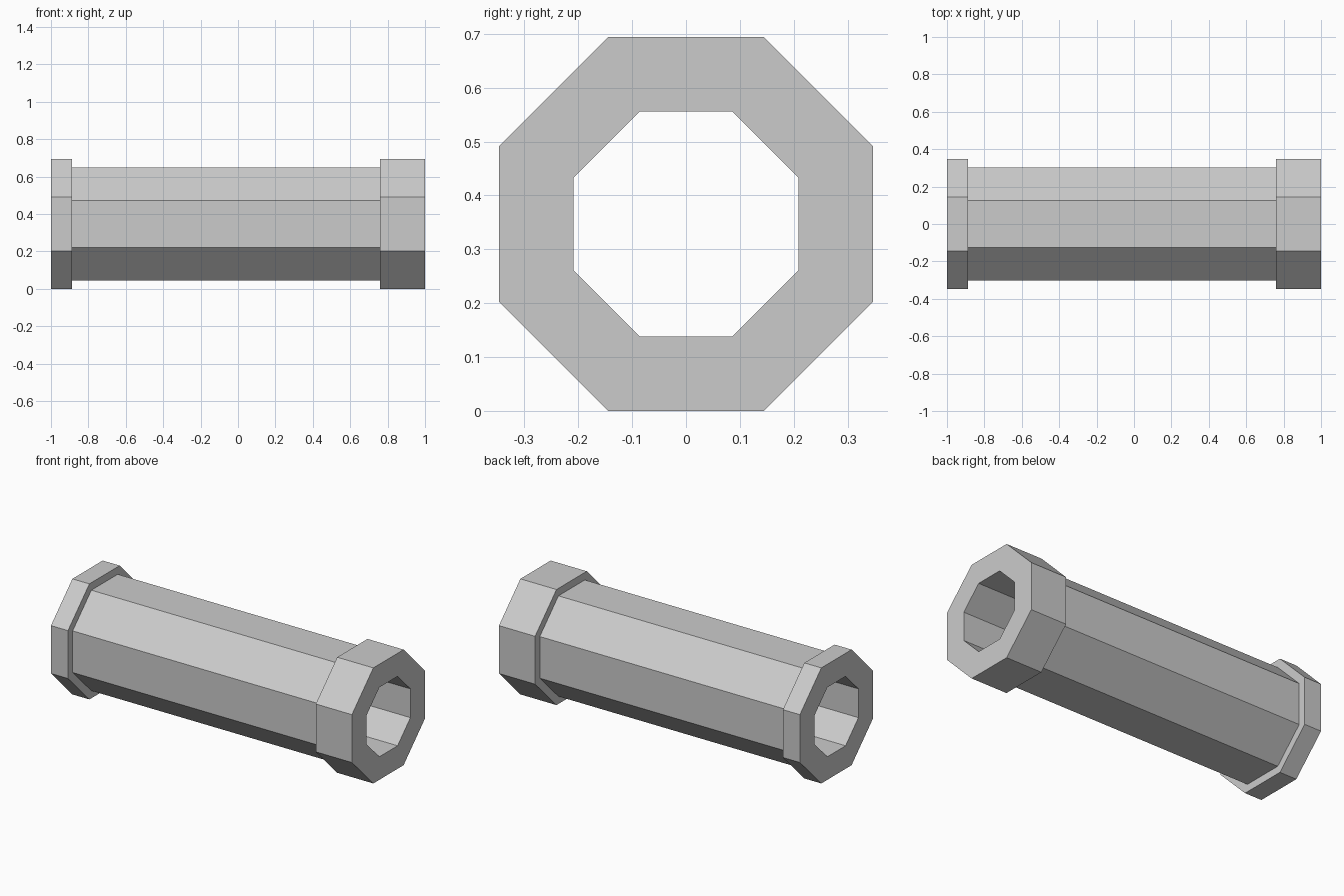
import bpy, bmesh
from math import pi, cos, sin

if "Cube" in bpy.data.objects:
    bpy.data.objects.remove(bpy.data.objects["Cube"])

SIDES = 8
FLANGE, BODY, BORE = 0.347, 0.302, 0.2085   # centre-to-flat distances
CENTRE_Z = FLANGE

# Closed wall profile: (x, centre-to-flat distance)
profile = [(-1, BORE), (-1, FLANGE), (-0.887, FLANGE), (-0.887, BODY),
           (0.76, BODY), (0.76, FLANGE), (1, FLANGE), (1, BORE)]


def octagon_lathe(name, profile):
    """Sweep a closed profile round the x axis in flat-sided steps."""
    bm = bmesh.new()
    rings = []
    for i in range(SIDES):
        a = (i + 0.5) * 2 * pi / SIDES
        k = 1 / cos(pi / SIDES)
        rings.append([bm.verts.new((x, r * k * cos(a), CENTRE_Z + r * k * sin(a)))
                      for x, r in profile])
    n = len(profile)
    for i in range(SIDES):
        r0, r1 = rings[i], rings[(i + 1) % SIDES]
        for j in range(n):
            k = (j + 1) % n
            bm.faces.new((r0[j], r0[k], r1[k], r1[j]))
    bmesh.ops.recalc_face_normals(bm, faces=bm.faces)
    mesh = bpy.data.meshes.new(name)
    bm.to_mesh(mesh)
    bm.free()
    obj = bpy.data.objects.new(name, mesh)
    bpy.context.collection.objects.link(obj)
    return obj


# Hollow octagonal pipe with a narrow collar at left and a wide one at right
octagon_lathe("flanged_pipe", profile)
